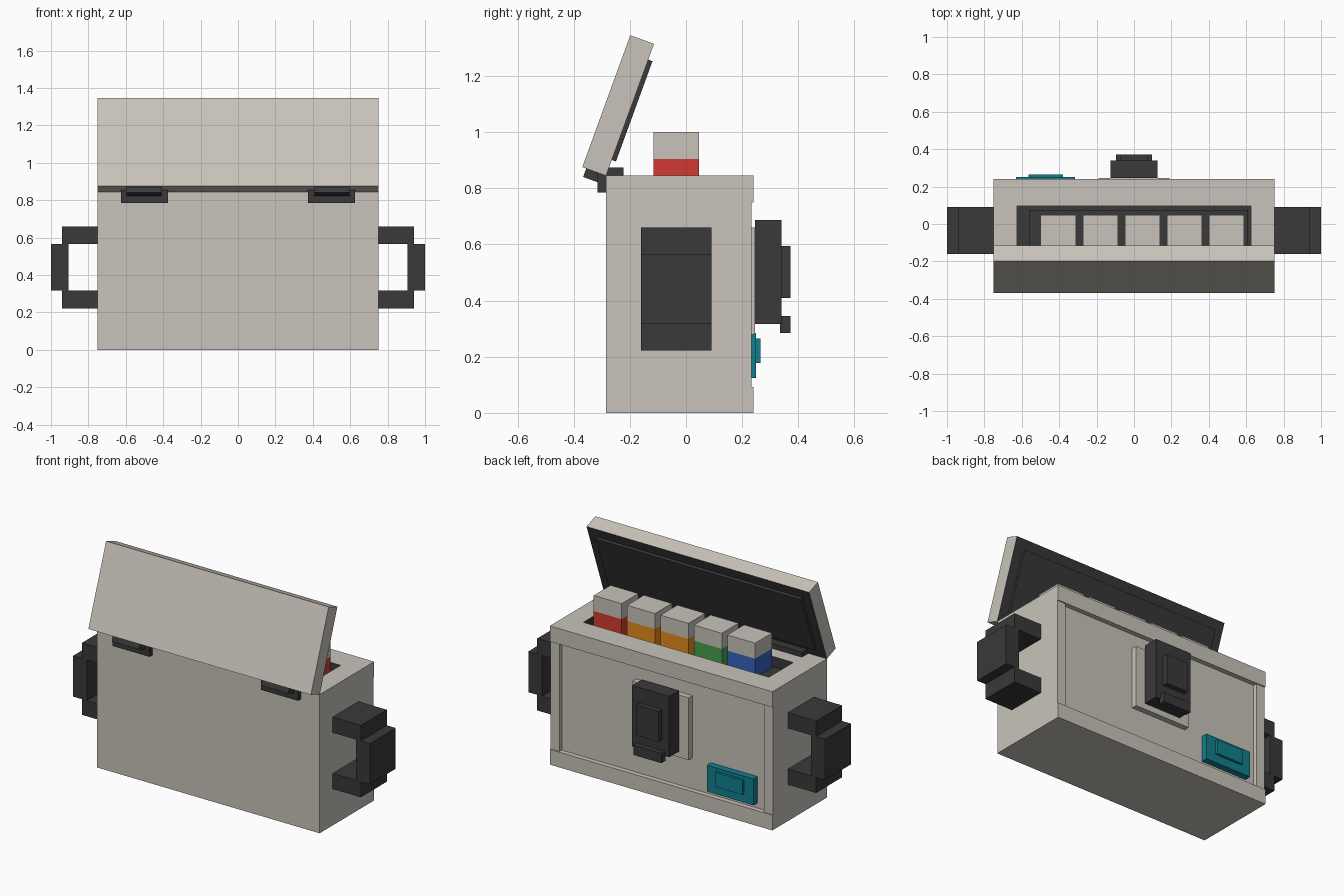
import bpy, bmesh, math
from mathutils import Matrix

if "Cube" in bpy.data.objects:
    bpy.data.objects.remove(bpy.data.objects["Cube"])


def material(name, rgb):
    m = bpy.data.materials.new(name)
    m.diffuse_color = (*rgb, 1)
    m.use_nodes = True
    m.node_tree.nodes["Principled BSDF"].inputs["Base Color"].default_value = m.diffuse_color
    return m


SHELL = material("warm_grey", (0.58, 0.55, 0.495))
DARK = material("charcoal", (0.041, 0.041, 0.041))
TEAL = material("teal", (0.006, 0.21, 0.27))
RED = material("red", (0.65, 0.042, 0.032))
ORANGE = material("orange", (0.77, 0.265, 0.01))
GREEN = material("green", (0.06, 0.35, 0.07))
BLUE = material("blue", (0.04, 0.12, 0.53))


def box(name, x, y, z, mat, matrix=None):
    """Box given by its (min, max) range on each axis."""
    bm = bmesh.new()
    bmesh.ops.create_cube(bm, size=1)
    for v in bm.verts:
        v.co = [r[0] if c < 0 else r[1] for c, r in zip(v.co, (x, y, z))]
    me = bpy.data.meshes.new(name)
    bm.to_mesh(me)
    bm.free()
    me.materials.append(mat)
    ob = bpy.data.objects.new(name, me)
    bpy.context.collection.objects.link(ob)
    if matrix:
        ob.matrix_world = matrix
    return ob


def mirrored(x, side):
    return tuple(sorted((x[0] * side, x[1] * side)))


# Case body with a dark compartment sunk into the top
W, TOP, FLOOR = 0.75, 0.845, 0.745
OX, OY = (-0.625, 0.625), (-0.14, 0.095)
bm = bmesh.new()


def ring(x, y, z):
    return [bm.verts.new((a, b, z)) for a, b in
            ((x[0], y[0]), (x[1], y[0]), (x[1], y[1]), (x[0], y[1]))]


loops = [ring((-W, W), (-0.285, 0.21), 0), ring((-W, W), (-0.285, 0.21), TOP),
         ring(OX, OY, TOP), ring(OX, OY, FLOOR)]
bm.faces.new(loops[0][::-1])
for a, b in zip(loops, loops[1:]):
    for i in range(4):
        j = (i + 1) % 4
        f = bm.faces.new((a[i], a[j], b[j], b[i]))
        f.material_index = int(a is loops[2])
bm.faces.new(loops[3]).material_index = 1
bm.normal_update()
me = bpy.data.meshes.new("case_body")
bm.to_mesh(me)
bm.free()
me.materials.append(SHELL)
me.materials.append(DARK)
bpy.context.collection.objects.link(bpy.data.objects.new("case_body", me))

# Raised frame around the latch panel
box("bottom_band", (-W, W), (0.21, 0.24), (0, 0.093), SHELL)
box("top_band", (-W, W), (0.21, 0.24), (0.75, TOP), SHELL)
for side, tag in ((-1, "left"), (1, "right")):
    box(tag + "_post", mirrored((0.69, W), side), (0.21, 0.233), (0.093, 0.75), SHELL)

# Latch
box("latch_plate", (-0.19, 0.19), (0.21, 0.245), (0.28, 0.66), SHELL)
box("latch_body", (-0.125, 0.125), (0.245, 0.34), (0.317, 0.688), DARK)
box("latch_button", (-0.075, 0.075), (0.34, 0.372), (0.41, 0.595), DARK)
box("latch_lip", (-0.095, 0.095), (0.335, 0.372), (0.285, 0.345), DARK)

# Teal badge
box("badge", (-0.63, -0.315), (0.21, 0.25), (0.125, 0.285), TEAL)
box("badge_centre", (-0.565, -0.38), (0.25, 0.265), (0.177, 0.265), TEAL)

# Side handles
for side, tag in ((-1, "left"), (1, "right")):
    hy = (-0.16, 0.09)
    box(tag + "_handle_top", mirrored((W, 0.94), side), hy, (0.565, 0.66), DARK)
    box(tag + "_handle_bottom", mirrored((W, 0.94), side), hy, (0.222, 0.317), DARK)
    box(tag + "_handle_grip", mirrored((0.907, 1.0), side), hy, (0.317, 0.565), DARK)

# Open lid, tilted about its lower inner edge, with a dark inner face
tilt = Matrix.Translation((0, -0.285, TOP)) @ Matrix.Rotation(math.radians(-20), 4, 'X')
lid = box("lid", (-W, W), (-0.09, 0), (0, 0.5), SHELL, tilt)
lid.data.materials.append(DARK)
for p in lid.data.polygons:
    p.material_index = int(p.normal.y > 0.5)
box("lid_liner", (-0.69, 0.69), (0, 0.016), (0.06, 0.44), DARK, tilt)

# Hinges
for side, tag in ((-1, "left"), (1, "right")):
    box(tag + "_hinge", mirrored((0.375, 0.625), side), (-0.315, -0.223), (0.785, 0.875), DARK)
    box(tag + "_hinge_leaf", mirrored((0.41, 0.595), side), (-0.075, -0.005),
        (-0.032, 0.02), DARK, tilt)

# Tray holding five capped blocks
box("tray", (-0.56, 0.61), (-0.13, 0.075), (FLOOR, 0.79), DARK)
for i, mat in enumerate((BLUE, GREEN, ORANGE, ORANGE, RED)):
    cx = -0.405 + 0.225 * i
    bx, by = (cx - 0.094, cx + 0.094), (-0.115, 0.047)
    box(f"block_{i + 1}", bx, by, (0.78, 0.905), mat)
    box(f"block_cap_{i + 1}", bx, by, (0.905, 1.0), SHELL)
